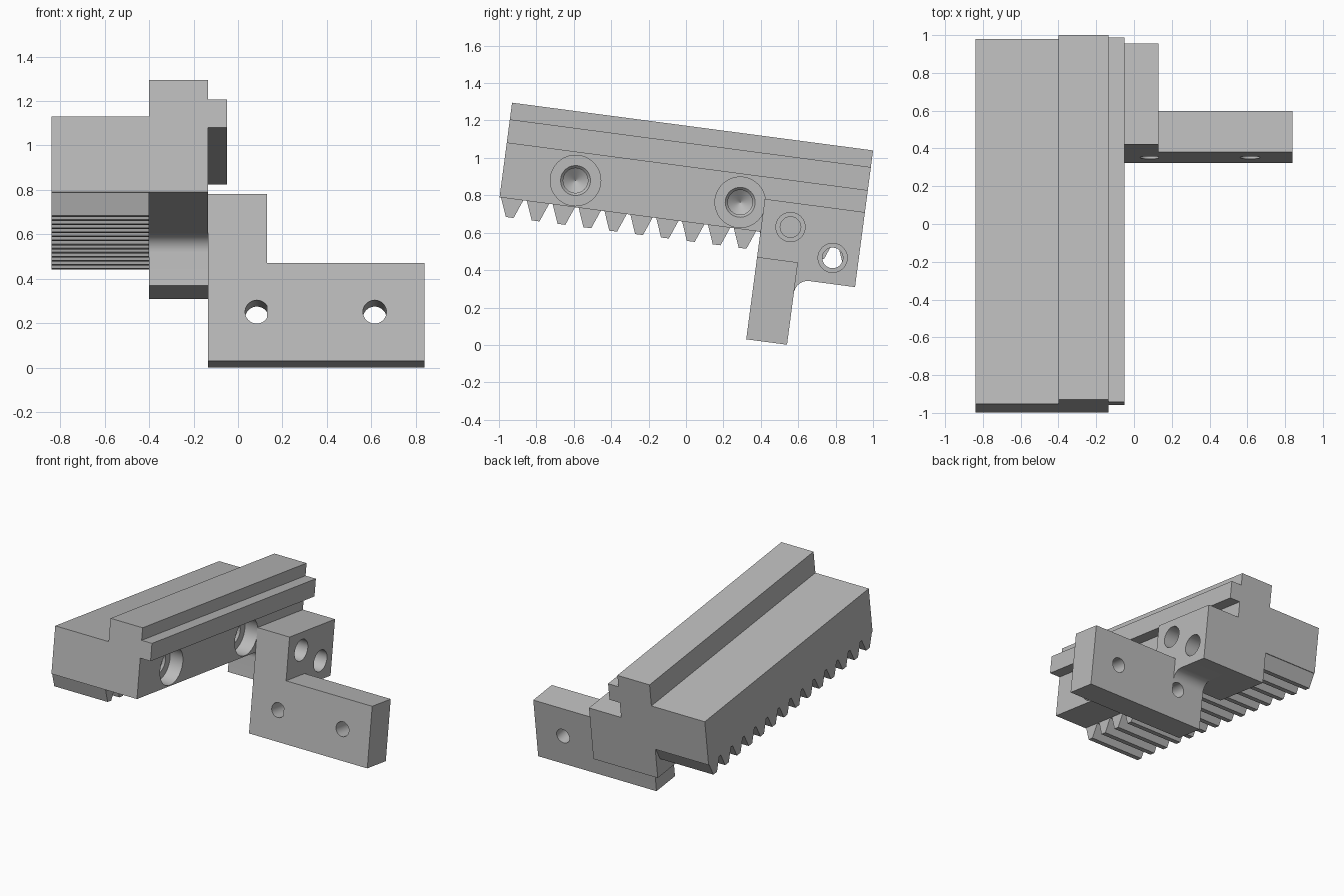
import bpy, bmesh, math

cube = bpy.data.objects.get("Cube")
if cube:
    bpy.data.objects.remove(cube)

# Parts are modelled level (x across, y along the rail, z up from its top), then tilted
TILT = math.radians(-7.53)
ORIGIN = (0, -0.93, 1.295)
LENGTH = 1.947
ROOT = -0.51          # underside of the rail
DROP = -0.737         # underside of the clamp block

grey = bpy.data.materials.new("plain_grey")
grey.use_nodes = True
grey.diffuse_color = (0.5, 0.5, 0.5, 1)
grey.node_tree.nodes["Principled BSDF"].inputs["Base Color"].default_value = (0.5, 0.5, 0.5, 1)


def make(name, bm):
    bmesh.ops.recalc_face_normals(bm, faces=bm.faces)
    mesh = bpy.data.meshes.new(name)
    bm.to_mesh(mesh)
    bm.free()
    mesh.materials.append(grey)
    obj = bpy.data.objects.new(name, mesh)
    obj.location = ORIGIN
    obj.rotation_euler = (TILT, 0, 0)
    bpy.context.collection.objects.link(obj)
    return obj


def prism(name, axis, profile, start, end):
    """Extrude a profile along x (profile is y, z) or along y (profile is x, z)."""
    bm = bmesh.new()
    rings = []
    for d in (start, end):
        rings.append([bm.verts.new((d, a, b) if axis == "x" else (a, d, b)) for a, b in profile])
    bm.faces.new(rings[0])
    bm.faces.new(rings[1])
    for i in range(len(profile)):
        j = (i + 1) % len(profile)
        bm.faces.new((rings[0][i], rings[0][j], rings[1][j], rings[1][i]))
    return make(name, bm)


def drill(name, axis, centre, steps, sides=48):
    """Turned cutter: steps are (depth, radius) along the axis."""
    bm = bmesh.new()
    rings = []
    for d, r in steps:
        ring = []
        for k in range(sides):
            t = math.tau * k / sides
            a, b = centre[0] + r * math.cos(t), centre[1] + r * math.sin(t)
            ring.append(bm.verts.new((d, a, b) if axis == "x" else (a, d, b)))
        rings.append(ring)
    bm.faces.new(rings[0])
    bm.faces.new(rings[-1])
    for p, q in zip(rings, rings[1:]):
        for k in range(sides):
            j = (k + 1) % sides
            bm.faces.new((p[k], p[j], q[j], q[k]))
    obj = make(name, bm)
    obj.hide_render = True
    return obj


def fillet(cy, cz, r, start, end, n=10):
    angles = [math.radians(start + (end - start) * i / n) for i in range(n + 1)]
    return [(cy + r * math.cos(t), cz + r * math.sin(t)) for t in angles]


def cut(obj, cutters):
    for c in cutters:
        mod = obj.modifiers.new("hole", "BOOLEAN")
        mod.operation = "DIFFERENCE"
        mod.solver = "EXACT"
        mod.object = c
    bpy.context.view_layer.update()
    graph = bpy.context.evaluated_depsgraph_get()
    mesh = bpy.data.meshes.new_from_object(obj.evaluated_get(graph))
    obj.modifiers.clear()
    obj.data = mesh


# Toothed rack: a flat-topped bar with trapezoid teeth along its underside
rack_profile = [(LENGTH, -0.167), (0, -0.167), (0, ROOT)]
for i in range(14):
    c = 0.068 + 0.1395 * i
    rack_profile += [(c - 0.06, ROOT), (c - 0.021, -0.61), (c + 0.021, -0.61), (c + 0.06, ROOT)]
rack_profile.append((LENGTH, ROOT))
rack = prism("toothed_rack", "x", rack_profile, -0.84, -0.4)

# Guide rail with a side lip
rail = prism("guide_rail", "y", [
    (-0.4, 0), (-0.135, 0), (-0.135, -0.09), (-0.05, -0.09),
    (-0.05, -0.217), (-0.135, -0.217), (-0.135, ROOT), (-0.4, ROOT)], 0, LENGTH)

# Foot below the rail's back end, with a rounded inner corner
foot = prism("rail_foot", "x",
             fillet(1.415, ROOT - 0.075, 0.075, 90, 0)
             + [(1.49, DROP), (LENGTH, DROP), (LENGTH, ROOT)], -0.4, -0.135)

# Bracket block with its downward leg, and the plate that reaches sideways
block = prism("bracket_block", "x",
              [(1.407, -0.333), (1.407, -1.09), (1.627, -1.09)]
              + fillet(1.702, DROP - 0.075, 0.075, 180, 90)
              + [(LENGTH, DROP), (LENGTH, -0.333)], -0.135, 0.13)
plate = prism("mounting_plate", "x",
              [(1.407, -0.646), (1.407, -1.09), (1.627, -1.09), (1.627, -0.646)], 0.13, 0.84)

# Holes
rail_holes = [drill("rail_drill", "x", (y, -0.368), [
    (-0.1, 0.135), (-0.24, 0.135), (-0.24, 0.08), (-0.255, 0.066),
    (-0.32, 0.066), (-0.37, 0.001)]) for y in (0.391, 1.279)]
blind = drill("blind_drill", "x", (1.563, -0.464),
              [(0.2, 0.078), (0.0, 0.078), (0.0, 0.055), (-0.27, 0.055)])
through = drill("through_drill", "x", (1.808, -0.598),
                [(0.2, 0.078), (0.0, 0.078), (0.0, 0.055), (-0.5, 0.055)])
plate_holes = [drill("plate_drill", "y", (x, -0.867), [(1.3, 0.053), (1.75, 0.053)])
               for x in (0.085, 0.615)]

cut(rail, rail_holes + [blind])
cut(foot, [blind, through])
cut(block, [blind, through, plate_holes[0]])
cut(plate, [plate_holes[1]])
for c in rail_holes + plate_holes + [blind, through]:
    bpy.data.objects.remove(c)

# Round walls smooth, edges sharp
for o in bpy.context.view_layer.objects:
    o.select_set(False)
for o in (rack, rail, foot, block, plate):
    o.select_set(True)
bpy.context.view_layer.objects.active = rail
bpy.ops.object.shade_smooth_by_angle(angle=math.radians(25))
